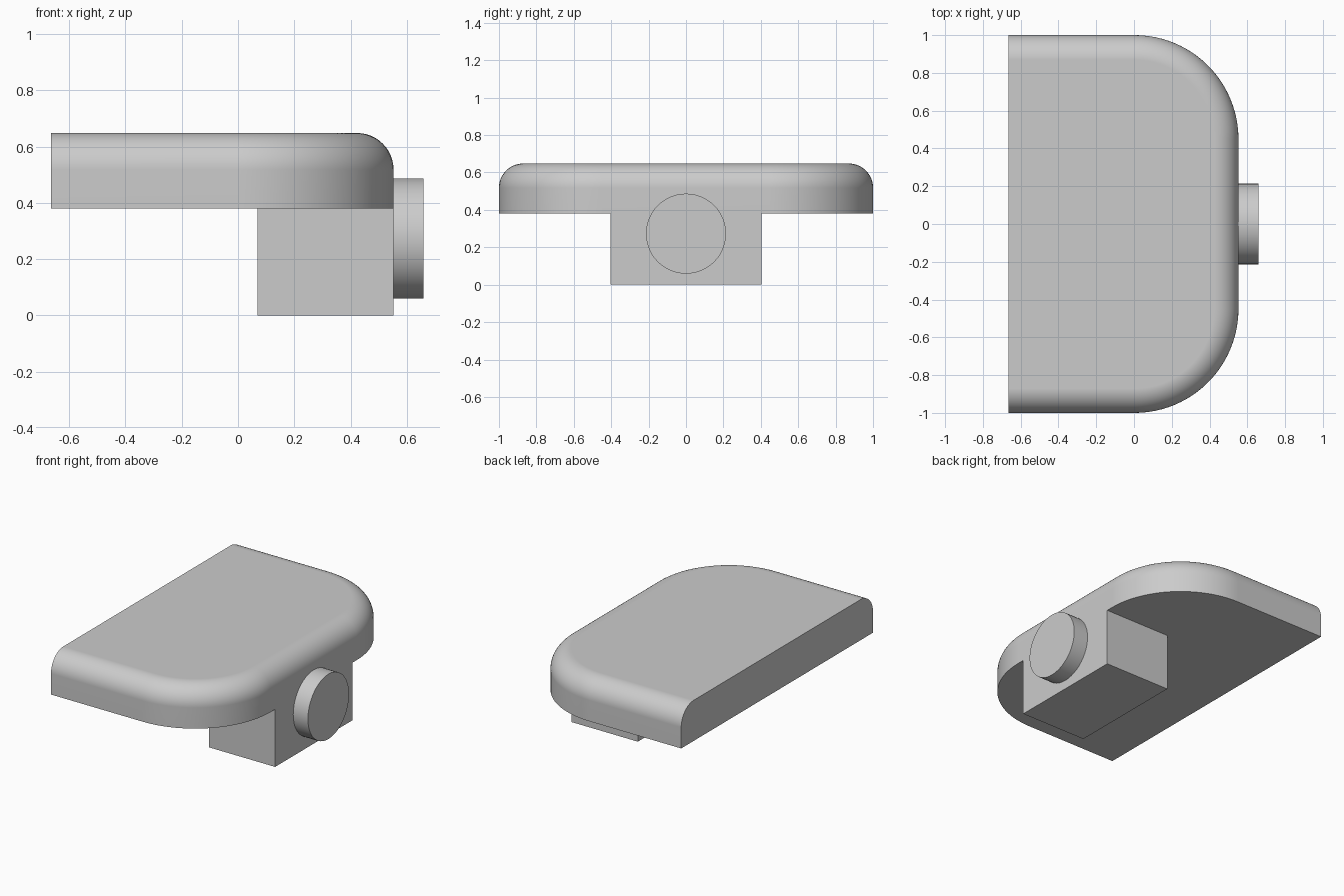
import bpy, bmesh, math
from mathutils import Matrix

cube = bpy.data.objects.get("Cube")
if cube:
    bpy.data.objects.remove(cube, do_unlink=True)

GREY = (0.6, 0.6, 0.6, 1.0)
grey = bpy.data.materials.new("plain grey")
grey.use_nodes = True
grey.diffuse_color = GREY
grey.node_tree.nodes["Principled BSDF"].inputs["Base Color"].default_value = GREY


def finish(bm, name, smooth=False):
    bmesh.ops.recalc_face_normals(bm, faces=bm.faces)
    mesh = bpy.data.meshes.new(name)
    bm.to_mesh(mesh)
    bm.free()
    mesh.materials.append(grey)
    obj = bpy.data.objects.new(name, mesh)
    bpy.context.collection.objects.link(obj)
    if smooth:
        bpy.ops.object.select_all(action='DESELECT')
        obj.select_set(True)
        bpy.context.view_layer.objects.active = obj
        bpy.ops.object.shade_smooth_by_angle(angle=math.radians(35))
        weighted = obj.modifiers.new("weighted_normals", 'WEIGHTED_NORMAL')
        weighted.keep_sharp = True
    return obj


# Slab outline: straight left end, two large round corners on the right
LEFT, RIGHT, HALF = -0.665, 0.553, 1.0
BOTTOM, TOP = 0.38, 0.648
CORNER, FILLET = 0.55, 0.13


def outline(inset):
    r = CORNER - inset
    cx, cy = RIGHT - CORNER, HALF - CORNER
    pts = [(LEFT, -HALF + inset)]
    for side, start in ((-1, -math.pi / 2), (1, 0)):
        for i in range(25):
            a = start + i * math.pi / 48
            pts.append((cx + r * math.cos(a), side * cy + r * math.sin(a)))
    return pts + [(LEFT, HALF - inset)]


# Slab: vertical wall, then a rounded top edge; the left end is a flat cut
levels = [(0, BOTTOM)]
for i in range(13):
    a = i * math.pi / 24
    levels.append((FILLET * (1 - math.cos(a)), TOP - FILLET * (1 - math.sin(a))))

bm = bmesh.new()
rings = [[bm.verts.new((x, y, z)) for x, y in outline(d)] for d, z in levels]
for low, high in zip(rings, rings[1:]):
    for i in range(len(low) - 1):
        bm.faces.new((low[i], low[i + 1], high[i + 1], high[i]))
bm.faces.new(rings[0])
bm.faces.new(rings[-1])
bm.faces.new([r[0] for r in rings] + [r[-1] for r in reversed(rings)])
finish(bm, "rounded_slab", smooth=True)

# Block under the slab, flush with its right side
bm = bmesh.new()
size = (RIGHT - 0.07, 0.805, BOTTOM)
place = Matrix.Translation(((RIGHT + 0.07) / 2, 0, BOTTOM / 2))
bmesh.ops.create_cube(bm, size=1, matrix=place @ Matrix.Diagonal((*size, 1)))
finish(bm, "support_block")

# Round knob on the right side
bm = bmesh.new()
place = Matrix.Translation((0.605, 0, 0.273)) @ Matrix.Rotation(math.pi / 2, 4, 'Y')
bmesh.ops.create_cone(bm, cap_ends=True, segments=48, radius1=0.214,
                      radius2=0.214, depth=0.11, matrix=place)
finish(bm, "round_knob", smooth=True)
